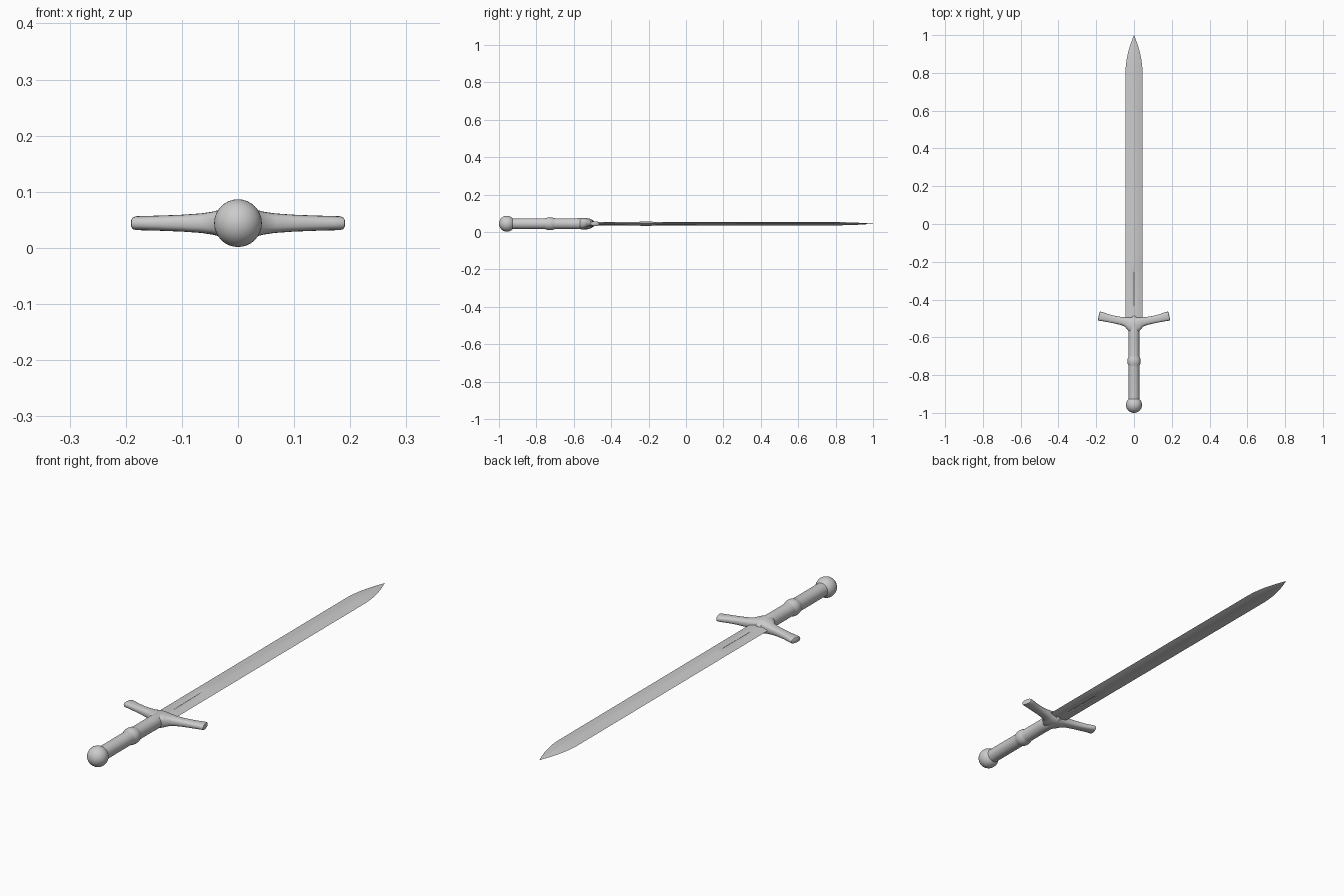
import bpy, bmesh, math
from mathutils import Vector

if "Cube" in bpy.data.objects:
    bpy.data.objects.remove(bpy.data.objects["Cube"])

Z = 0.044  # height of the sword's long axis


def loft(name, rings, angle=35):
    """Skin a list of equal-length point rings, capping both ends."""
    bm = bmesh.new()
    rows = [[bm.verts.new(p) for p in ring] for ring in rings]
    n = len(rows[0])
    for a, b in zip(rows, rows[1:]):
        for i in range(n):
            j = (i + 1) % n
            bm.faces.new((a[i], a[j], b[j], b[i]))
    bm.faces.new(rows[0])
    bm.faces.new(rows[-1])
    bmesh.ops.recalc_face_normals(bm, faces=bm.faces)
    mesh = bpy.data.meshes.new(name)
    bm.to_mesh(mesh)
    bm.free()
    ob = bpy.data.objects.new(name, mesh)
    bpy.context.collection.objects.link(ob)
    bpy.ops.object.select_all(action='DESELECT')
    ob.select_set(True)
    bpy.context.view_layer.objects.active = ob
    bpy.ops.object.shade_smooth_by_angle(angle=math.radians(angle))
    return ob


def lathe(name, profile, n=32):
    """Spin (y, radius) pairs about the long axis."""
    turn = [2 * math.pi * i / n for i in range(n)]
    return loft(name, [[(r * math.cos(t), y, Z + r * math.sin(t)) for t in turn]
                       for y, r in profile])


# Ball pommel
R = 0.0425
ball = [(-0.9575 - R * math.cos(math.pi * i / 20),
         max(R * math.sin(math.pi * i / 20), 0.0004)) for i in range(21)]
lathe("pommel", ball)

# Grip with rounded collar, flaring into the guard
lathe("grip", [(-0.95, 0.029), (-0.755, 0.029), (-0.748, 0.030), (-0.740, 0.0335),
               (-0.727, 0.035), (-0.714, 0.0335), (-0.706, 0.030), (-0.699, 0.029),
               (-0.60, 0.029), (-0.53, 0.030), (-0.515, 0.027),
               (-0.50, 0.020), (-0.488, 0.010)])

# Crossguard: x, centre y, half width in y, half thickness in z
half = [(0.0, -0.535, 0.040, 0.029), (0.02, -0.534, 0.040, 0.0275),
        (0.032, -0.528, 0.033, 0.024), (0.045, -0.519, 0.025, 0.0205),
        (0.065, -0.514, 0.021, 0.0175), (0.10, -0.507, 0.0195, 0.015),
        (0.14, -0.498, 0.0205, 0.0135), (0.165, -0.491, 0.0225, 0.0128),
        (0.180, -0.488, 0.0238, 0.0125), (0.185, -0.487, 0.0225, 0.0112),
        (0.187, -0.4865, 0.018, 0.008)]
rings = []
for s, stations in ((-1, half[:0:-1]), (1, half)):
    for x, y, w, h in stations:
        tilt = 0.22 * min(1, x / 0.10)
        ring = []
        for i in range(20):
            t = 2 * math.pi * i / 20
            c, d = math.cos(t), math.sin(t)
            u = w * math.copysign(abs(c) ** 0.75, c)
            v = h * math.copysign(abs(d) ** 0.75, d)
            ring.append((s * (x - u * tilt), y + u, Z + v))
        rings.append(ring)
loft("crossguard", rings)

# Blade: y, half width, half thickness, depth of the short central groove
stations = [(-0.53, 0.045, 0.009, 0), (-0.45, 0.045, 0.009, 0),
            (-0.43, 0.045, 0.009, 0.004), (-0.26, 0.045, 0.010, 0.004),
            (-0.235, 0.045, 0.0115, 0), (-0.20, 0.045, 0.012, 0),
            (-0.16, 0.045, 0.009, 0), (0.80, 0.045, 0.0085, 0)]
for i in range(1, 13):
    f = i / 12
    stations.append((0.80 + 0.2 * f, max(0.045 * (1 - f ** 1.9), 0.0006),
                     max(0.0085 * (1 - f ** 2), 0.0006), 0))
rings = []
for y, w, t, groove in stations:
    top = [(1, 0), (0.6, 0.62), (0.13, 0.97)]
    upper = [(w * a, t * b) for a, b in top] + [(0, t - groove)]
    upper += [(-w * a, t * b) for a, b in reversed(top)]
    section = upper + [(a, -b) for a, b in upper[-2:0:-1]]
    rings.append([(x, y, Z + z) for x, z in section])
loft("blade", rings, 30)
